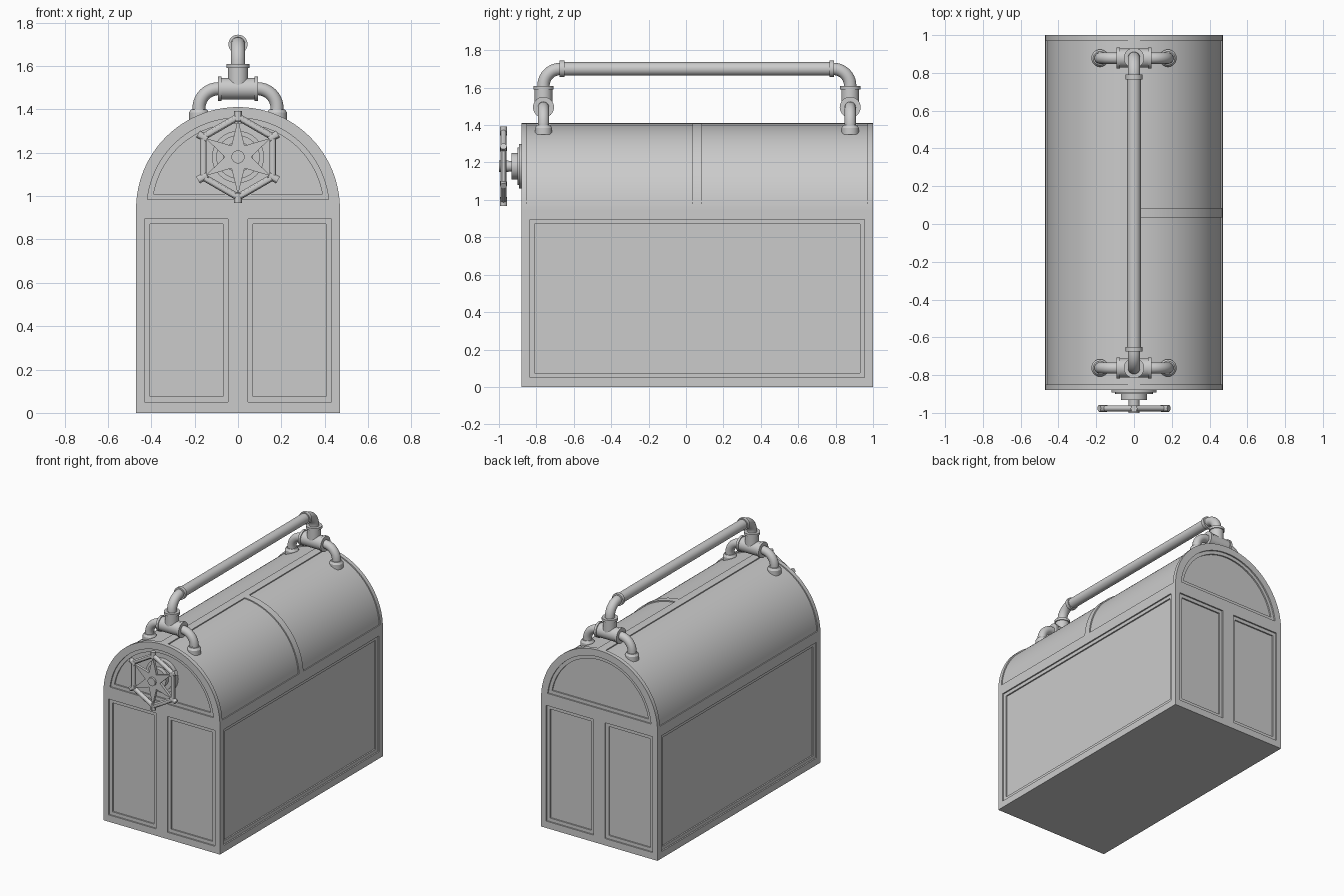
import bpy, bmesh, math
from mathutils import Vector, Matrix

if "Cube" in bpy.data.objects:
    bpy.data.objects.remove(bpy.data.objects["Cube"])

R, CZ = 0.47, 0.94            # arch radius and arch centre height
Y0, Y1 = -0.88, 1.0           # front and back of the body


def finish(name, bm, smooth=True):
    bmesh.ops.recalc_face_normals(bm, faces=bm.faces)
    me = bpy.data.meshes.new(name)
    bm.to_mesh(me)
    bm.free()
    ob = bpy.data.objects.new(name, me)
    bpy.context.collection.objects.link(ob)
    if smooth:
        bpy.ops.object.select_all(action='DESELECT')
        ob.select_set(True)
        bpy.context.view_layer.objects.active = ob
        bpy.ops.object.shade_smooth_by_angle(angle=math.radians(30))
    return ob


def prism(bm, pts, axis, a, b):
    """Extrude a 2D profile along x (profile in y,z) or y (profile in x,z)."""
    put = (lambda p, t: (t, p[0], p[1])) if axis == 'x' else (lambda p, t: (p[0], t, p[1]))
    lo = [bm.verts.new(put(p, a)) for p in pts]
    hi = [bm.verts.new(put(p, b)) for p in pts]
    bm.faces.new(lo)
    bm.faces.new(hi[::-1])
    n = len(pts)
    for i in range(n):
        bm.faces.new((lo[i], lo[(i + 1) % n], hi[(i + 1) % n], hi[i]))


def arc(r, a0, a1, n, cx=0.0, cz=CZ):
    return [(cx + r * math.cos(a0 + (a1 - a0) * i / n), cz + r * math.sin(a0 + (a1 - a0) * i / n))
            for i in range(n + 1)]


def rect(u0, u1, v0, v1):
    return [(u0, v0), (u1, v0), (u1, v1), (u0, v1)]


def rod(bm, p, q, r1, r2=None, seg=32):
    p, q = Vector(p), Vector(q)
    d = q - p
    m = Matrix.Translation((p + q) / 2) @ d.to_track_quat('Z', 'Y').to_matrix().to_4x4()
    bmesh.ops.create_cone(bm, cap_ends=True, segments=seg, radius1=r1,
                          radius2=r1 if r2 is None else r2, depth=d.length, matrix=m)


def elbow(bm, centre, u, v, bend, r, n=10, seg=20):
    """Quarter-turn pipe around centre, from direction u to direction v."""
    c, u, v = Vector(centre), Vector(u), Vector(v)
    w = u.cross(v)
    rings = []
    for i in range(n + 1):
        t = math.pi / 2 * i / n
        d = u * math.cos(t) + v * math.sin(t)
        rings.append([bm.verts.new(c + d * (bend + r * math.cos(2 * math.pi * k / seg))
                                   + w * r * math.sin(2 * math.pi * k / seg)) for k in range(seg)])
    for a, b in zip(rings, rings[1:]):
        for k in range(seg):
            bm.faces.new((a[k], a[(k + 1) % seg], b[(k + 1) % seg], b[k]))
    bm.faces.new(rings[0])
    bm.faces.new(rings[-1])


# Arched body
bm = bmesh.new()
prism(bm, [(-R, 0), (R, 0)] + arc(R, 0, math.pi, 64), 'y', Y0, Y1)
body = finish("arched_body", bm, False)

# Recessed panels: an outer step and a deeper inner step
for step, (g, depth) in enumerate(((0.0, 0.010), (0.025, 0.020))):
    bm = bmesh.new()
    r, zb = 0.42 - g, 0.985 + g
    a = math.asin((zb - CZ) / r)
    end_panels = [rect(-0.43 + g, -0.045 - g, 0.05 + g, 0.895 - g),
                  rect(0.045 + g, 0.43 - g, 0.05 + g, 0.895 - g),
                  arc(r, a, math.pi - a, 48)]
    for p in end_panels:
        prism(bm, p, 'y', Y0 - 0.1, Y0 + depth)
        prism(bm, p, 'y', Y1 - depth, Y1 + 0.1)
    side = rect(-0.835 + g, 0.955 - g, 0.05 + g, 0.895 - g)
    for s in (-1, 1):
        prism(bm, side, 'x', s * (R - depth), s * (R + 0.1))
    if step == 0:
        # Roof panels: two on the right, one long one on the left
        lo, hi = math.asin(0.03 / R), math.acos(0.03 / R)
        for s, y0, y1 in ((1, -0.85, 0.035), (1, 0.085, 0.97), (-1, -0.85, 0.97)):
            sec = arc(R - 0.008, lo, hi, 32) + arc(R + 0.05, hi, lo, 32)
            prism(bm, [(s * x, z) for x, z in sec], 'y', y0, y1)
    cutter = finish("panel_cutter", bm, False)
    cutter.hide_render = True
    mod = body.modifiers.new("panels", 'BOOLEAN')
    mod.operation, mod.solver, mod.object = 'DIFFERENCE', 'EXACT', cutter
    bpy.context.view_layer.objects.active = body
    bpy.ops.object.modifier_apply(modifier=mod.name)
    bpy.data.objects.remove(cutter)
bpy.ops.object.select_all(action='DESELECT')
body.select_set(True)
bpy.ops.object.shade_smooth_by_angle(angle=math.radians(20))

# Pipe stands: tee joint, two legs with flanges, and the elbow to the bar
TZ, BZ = 1.495, 1.70
for label, y, s in (("front", -0.762, 1), ("back", 0.878, -1)):
    bm = bmesh.new()
    rod(bm, (-0.08, y, TZ), (0.08, y, TZ), 0.05)
    for x in (-1, 1):
        rod(bm, (x * 0.075, y, TZ), (x * 0.092, y, TZ), 0.056)
        elbow(bm, (x * 0.09, y, TZ - 0.09), (0, 0, 1), (x, 0, 0), 0.09, 0.03)
        rod(bm, (x * 0.18, y, 1.34), (x * 0.18, y, TZ - 0.088), 0.03)
        rod(bm, (x * 0.18, y, 1.35), (x * 0.18, y, 1.385), 0.046)
        rod(bm, (x * 0.18, y, 1.385), (x * 0.18, y, 1.40), 0.046, 0.036)
    rod(bm, (0, y, TZ), (0, y, 1.60), 0.047)
    rod(bm, (0, y, 1.59), (0, y, 1.608), 0.054)
    rod(bm, (0, y, 1.60), (0, y, BZ - 0.088), 0.033)
    elbow(bm, (0, y + s * 0.09, BZ - 0.09), (0, -s, 0), (0, 0, 1), 0.09, 0.033)
    finish(label + "_pipe_stand", bm)

# Carrying bar with end collars
bm = bmesh.new()
rod(bm, (0, -0.67, BZ), (0, 0.786, BZ), 0.036)
rod(bm, (0, -0.675, BZ), (0, -0.65, BZ), 0.044)
rod(bm, (0, 0.766, BZ), (0, 0.791, BZ), 0.044)
finish("carrying_bar", bm)

# Valve base and shaft on the front
WZ = 1.18
bm = bmesh.new()
for y0, y1, r in ((-0.86, -0.892, 0.12), (-0.885, -0.90, 0.10),
                  (-0.89, -0.932, 0.07), (-0.92, -0.985, 0.028)):
    rod(bm, (0, y0, WZ), (0, y1, WZ), r)
finish("valve_base", bm)

# Six-sided valve wheel: rim bars, corner knobs and star-shaped spokes
bm = bmesh.new()
corner = [Vector((0.185 * math.sin(k * math.pi / 3), -0.976, WZ + 0.185 * math.cos(k * math.pi / 3)))
          for k in range(6)]
hub = Vector((0, -0.976, WZ))
for k in range(6):
    rod(bm, corner[k], corner[(k + 1) % 6], 0.016, seg=12)
    out = (corner[k] - hub).normalized()
    rod(bm, corner[k] - out * 0.02, corner[k] + out * 0.028, 0.018, seg=12)
star = [((0.175 if i % 2 == 0 else 0.06) * math.sin(i * math.pi / 6),
         WZ + (0.175 if i % 2 == 0 else 0.06) * math.cos(i * math.pi / 6)) for i in range(12)]
prism(bm, star, 'y', -0.985, -0.965)
rod(bm, (0, -0.95, WZ), (0, -1.0, WZ), 0.03, seg=24)
finish("valve_wheel", bm)
